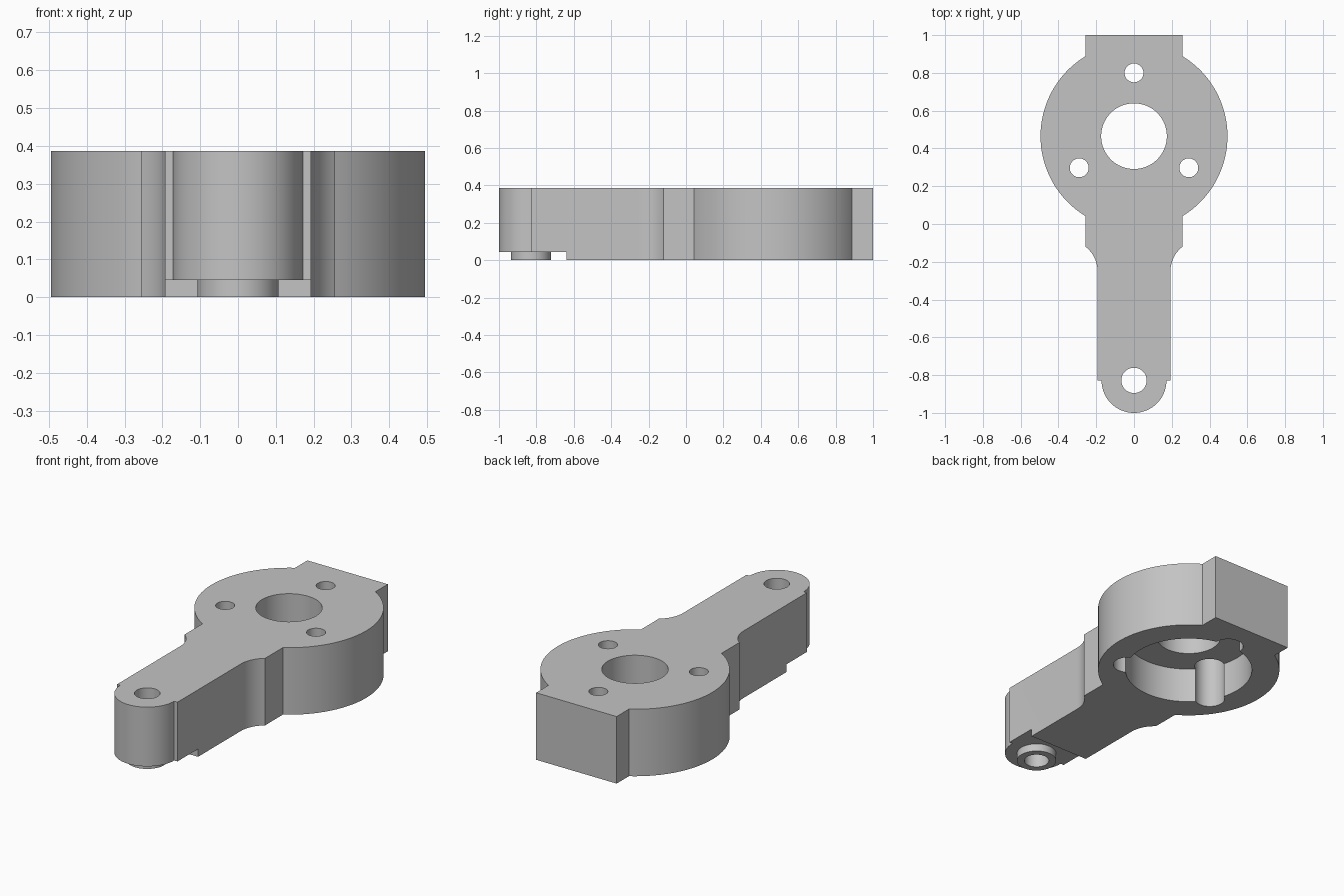
import bpy, bmesh
from math import cos, sin, pi, asin, sqrt

cube = bpy.data.objects.get("Cube")
if cube:
    bpy.data.objects.remove(cube, do_unlink=True)

HEIGHT = 0.387
RING_Y, RING_R = 0.465, 0.495      # main round body
TIP_Y, TIP_R = -0.828, 0.172       # rounded lever tip
BLOCK_X, ARM_X = 0.257, 0.193      # half widths
STEP = 0.045                       # relief under the tip

grey = bpy.data.materials.new("light grey")
grey.use_nodes = True
colour = (0.55, 0.55, 0.55, 1)
grey.diffuse_color = colour
grey.node_tree.nodes["Principled BSDF"].inputs["Base Color"].default_value = colour


def arc(cx, cy, r, start, end, n):
    steps = [start + (end - start) * i / n for i in range(n + 1)]
    return [(cx + r * cos(a), cy + r * sin(a)) for a in steps]


def prism(name, outline, z0, z1):
    bm = bmesh.new()
    face = bm.faces.new([bm.verts.new((x, y, z0)) for x, y in outline])
    ext = bmesh.ops.extrude_face_region(bm, geom=[face])
    for v in ext["geom"]:
        if isinstance(v, bmesh.types.BMVert):
            v.co.z = z1
    bmesh.ops.recalc_face_normals(bm, faces=bm.faces)
    mesh = bpy.data.meshes.new(name)
    bm.to_mesh(mesh)
    bm.free()
    mesh.materials.append(grey)
    obj = bpy.data.objects.new(name, mesh)
    bpy.context.collection.objects.link(obj)
    return obj


def cylinder(name, x, y, r, z0, z1, n=64):
    return prism(name, arc(x, y, r, 0, 2 * pi, n)[:-1], z0, z1)


def combine(target, tool, operation):
    mod = target.modifiers.new(operation.lower(), "BOOLEAN")
    mod.operation = operation
    mod.solver = "EXACT"
    mod.object = tool
    bpy.context.view_layer.objects.active = target
    bpy.ops.object.modifier_apply(modifier=mod.name)
    bpy.data.objects.remove(tool, do_unlink=True)


# Right half of the outline, front to back, then mirrored
fillet_r = 0.164
fillet_end = pi - asin(0.13 / fillet_r)
meet = asin(sqrt(RING_R ** 2 - BLOCK_X ** 2) / RING_R)
half = arc(0, TIP_Y, TIP_R, -pi / 2, 0, 24)
half += [(ARM_X, TIP_Y)]
half += arc(ARM_X + fillet_r, -0.25, fillet_r, pi, fillet_end, 12)
half += arc(0, RING_Y, RING_R, -meet, meet, 48)
half += [(BLOCK_X, 1.0)]
outline = half + [(-x, y) for x, y in reversed(half[1:])]
body = prism("lever_body", outline, 0, HEIGHT)

# Relief under the tip, with a round boss left standing
relief = prism("relief_cutter", [(-1, -2), (1, -2), (1, -0.64), (-1, -0.64)], -1, STEP)
combine(body, relief, "DIFFERENCE")
combine(body, cylinder("tip_boss", 0, TIP_Y, 0.107, 0, STEP + 0.05), "UNION")
combine(body, cylinder("tip_hole", 0, TIP_Y, 0.067, -1, 1), "DIFFERENCE")

# Central bore, and a wide recess from below
combine(body, cylinder("bore", 0, RING_Y, 0.174, -1, 1), "DIFFERENCE")
combine(body, cylinder("recess", 0, RING_Y, 0.345, -1, 0.205, 96), "DIFFERENCE")

# Three stepped screw holes around the bore
for i in range(3):
    a = pi / 2 + i * 2 * pi / 3
    x, y = 0.335 * cos(a), RING_Y + 0.335 * sin(a)
    combine(body, cylinder("screw_hole", x, y, 0.05, -1, 1, 40), "DIFFERENCE")
    combine(body, cylinder("screw_head", x, y, 0.082, -1, 0.305, 40), "DIFFERENCE")

bpy.ops.object.select_all(action="DESELECT")
body.select_set(True)
bpy.context.view_layer.objects.active = body
bpy.ops.object.shade_smooth_by_angle()
